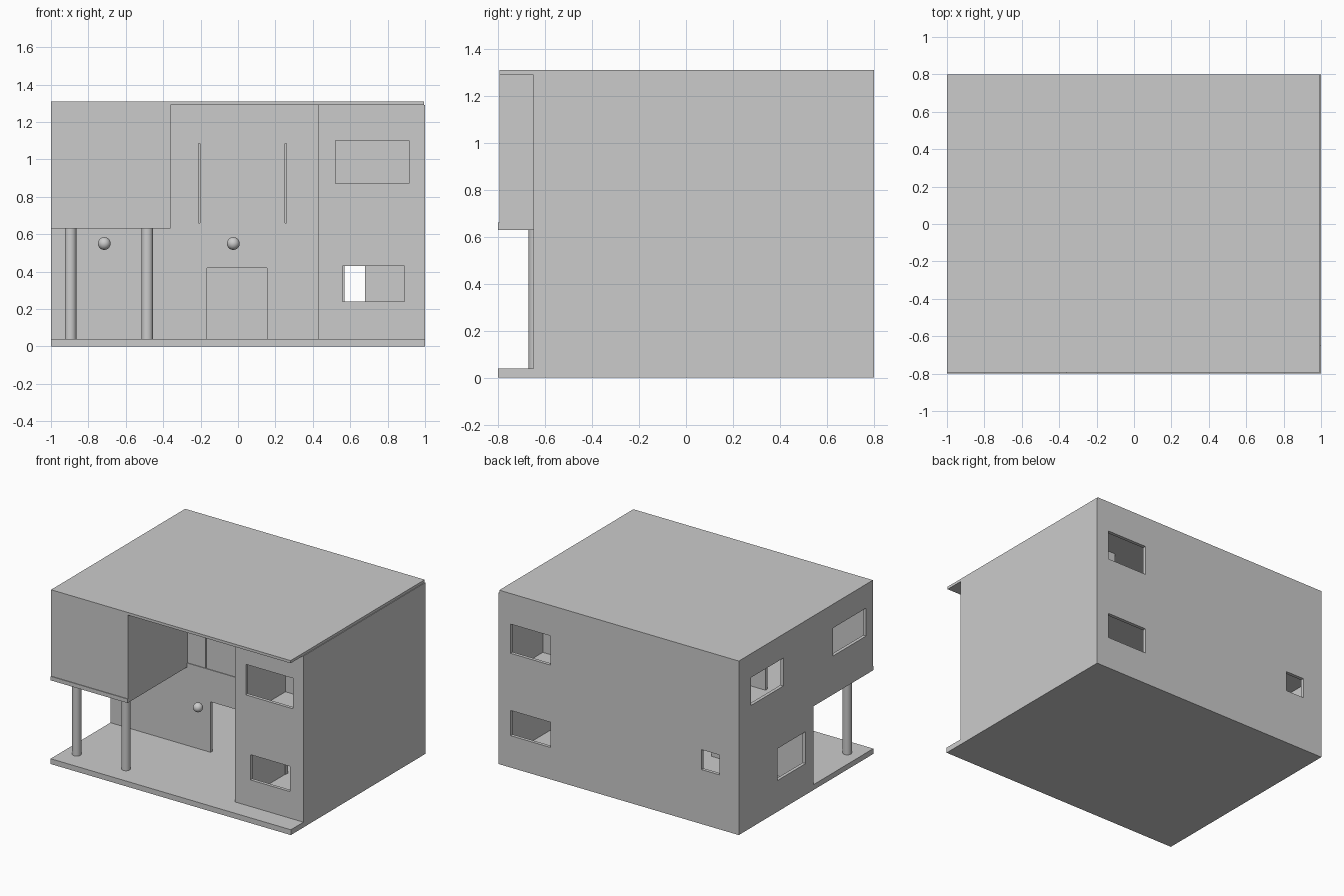
import bpy, bmesh
from mathutils import Vector

if "Cube" in bpy.data.objects:
    bpy.data.objects.remove(bpy.data.objects["Cube"])

T = 0.025                      # wall thickness
G0, G1 = 0.04, 0.63            # ground storey
U0, U1 = 0.66, 1.29            # upper storey


def finish(name, bm):
    bmesh.ops.recalc_face_normals(bm, faces=bm.faces)
    me = bpy.data.meshes.new(name)
    bm.to_mesh(me)
    bm.free()
    ob = bpy.data.objects.new(name, me)
    bpy.context.collection.objects.link(ob)
    return ob


def extrude(bm, vec):
    r = bmesh.ops.extrude_face_region(bm, geom=bm.faces[:])
    vs = [g for g in r["geom"] if isinstance(g, bmesh.types.BMVert)]
    bmesh.ops.translate(bm, vec=Vector(vec), verts=vs)


def slab(name, pts, z0, z1):
    bm = bmesh.new()
    bm.faces.new([bm.verts.new((x, y, z0)) for x, y in pts])
    extrude(bm, (0, 0, z1 - z0))
    return finish(name, bm)


def rect(x0, x1, y0, y1):
    return [(x0, y0), (x1, y0), (x1, y1), (x0, y1)]


def wall(name, axis, pos, a0, a1, z0, z1, holes=(), t=T):
    """Upright panel along x or y from pos to pos+t; holes are (a0, a1, z0, z1)."""
    A = sorted({a0, a1, *[v for h in holes for v in h[:2]]})
    Z = sorted({z0, z1, *[v for h in holes for v in h[2:]]})
    bm = bmesh.new()
    grid = {}

    def vert(a, z):
        if (a, z) not in grid:
            grid[a, z] = bm.verts.new((a, pos, z) if axis == "x" else (pos, a, z))
        return grid[a, z]

    for l, r in zip(A, A[1:]):
        for b, u in zip(Z, Z[1:]):
            ca, cz = (l + r) / 2, (b + u) / 2
            if not any(h[0] < ca < h[1] and h[2] < cz < h[3] for h in holes):
                bm.faces.new([vert(l, b), vert(r, b), vert(r, u), vert(l, u)])
    extrude(bm, (0, t, 0) if axis == "x" else (t, 0, 0))
    return finish(name, bm)


# Horizontal slabs: base, U-shaped upper floor, roof
slab("base_slab", rect(-1, 1, -0.8, 0.8), 0, G0)
slab("upper_floor", [(-1, -0.8), (-0.36, -0.8), (-0.36, -0.09), (0.43, -0.09),
                     (0.43, -0.65), (1, -0.65), (1, 0.8), (-1, 0.8)], G1, U0)
slab("roof", rect(-1, 0.995, -0.795, 0.8), U1, 1.31)

# Ground storey walls
B = 0.8 - T
wall("ground_back_wall", "x", B, -1, 1, G0, G1,
     [(0.57, 0.90, 0.24, 0.43), (-0.84, -0.69, 0.41, 0.56)])
wall("ground_right_wall", "y", 1 - T, -0.65 + T, B, G0, G1)
wall("ground_left_wall", "y", -1, -0.09 + T, B, G0, G1, [(0.005, 0.34, 0.235, 0.475)])
wall("entrance_wall", "x", -0.09, -1, 1 - T, G0, G1,
     [(-0.165, 0.155, G0, 0.42), (0.46, 0.68, G0, 0.50)])
wall("ground_front_wall", "x", -0.65, 0.43, 1, G0, G1, [(0.56, 0.89, 0.24, 0.43)])
wall("ground_wing_side", "y", 0.43, -0.65 + T, -0.09, G0, G1)

# Upper storey walls
wall("upper_back_wall", "x", B, -1, 1, U0, U1, [(0.57, 0.90, 0.86, 1.08)])
wall("upper_right_wall", "y", 1 - T, -0.65 + T, B, U0, U1)
wall("upper_left_wall", "y", -1, -0.795 + T, B, U0, U1,
     [(0.27, 0.655, 0.92, 1.13), (-0.715, -0.32, 0.92, 1.13)])
wall("balcony_wall", "x", -0.085, -1 + T, 1 - T, U0, U1,
     [(-0.21, 0.26, U0, 1.085), (-0.96, -0.62, U0, 1.085)])
wall("balcony_door", "x", -0.085, -0.202, 0.252, U0, 1.085)
wall("upper_front_wall", "x", -0.65, 0.43, 1, U0, U1, [(0.52, 0.915, 0.87, 1.10)])
wall("upper_wing_side", "y", 0.43, -0.65 + T, -0.085, U0, U1)
wall("box_front_wall", "x", -0.795, -1, -0.36, U0, U1)
wall("box_side_wall", "y", -0.36 - T, -0.795 + T, -0.085, U0, U1)
wall("upper_partition", "x", 0.285, 0.43, 1 - T, U0, U1)

# Round columns and hanging globe lamps
for i, (cx, lx) in enumerate([(-0.895, -0.715), (-0.485, -0.025)]):
    bpy.ops.mesh.primitive_cylinder_add(vertices=32, radius=0.031, depth=G1 - G0,
                                        location=(cx, -0.64, (G0 + G1) / 2))
    bpy.context.object.name = f"column_{i + 1}"
    bpy.ops.object.shade_smooth_by_angle()
    bpy.ops.mesh.primitive_uv_sphere_add(segments=32, ring_count=16, radius=0.034,
                                         location=(lx, -0.44, 0.55))
    bpy.context.object.name = f"globe_lamp_{i + 1}"
    bpy.ops.object.shade_smooth_by_angle()
